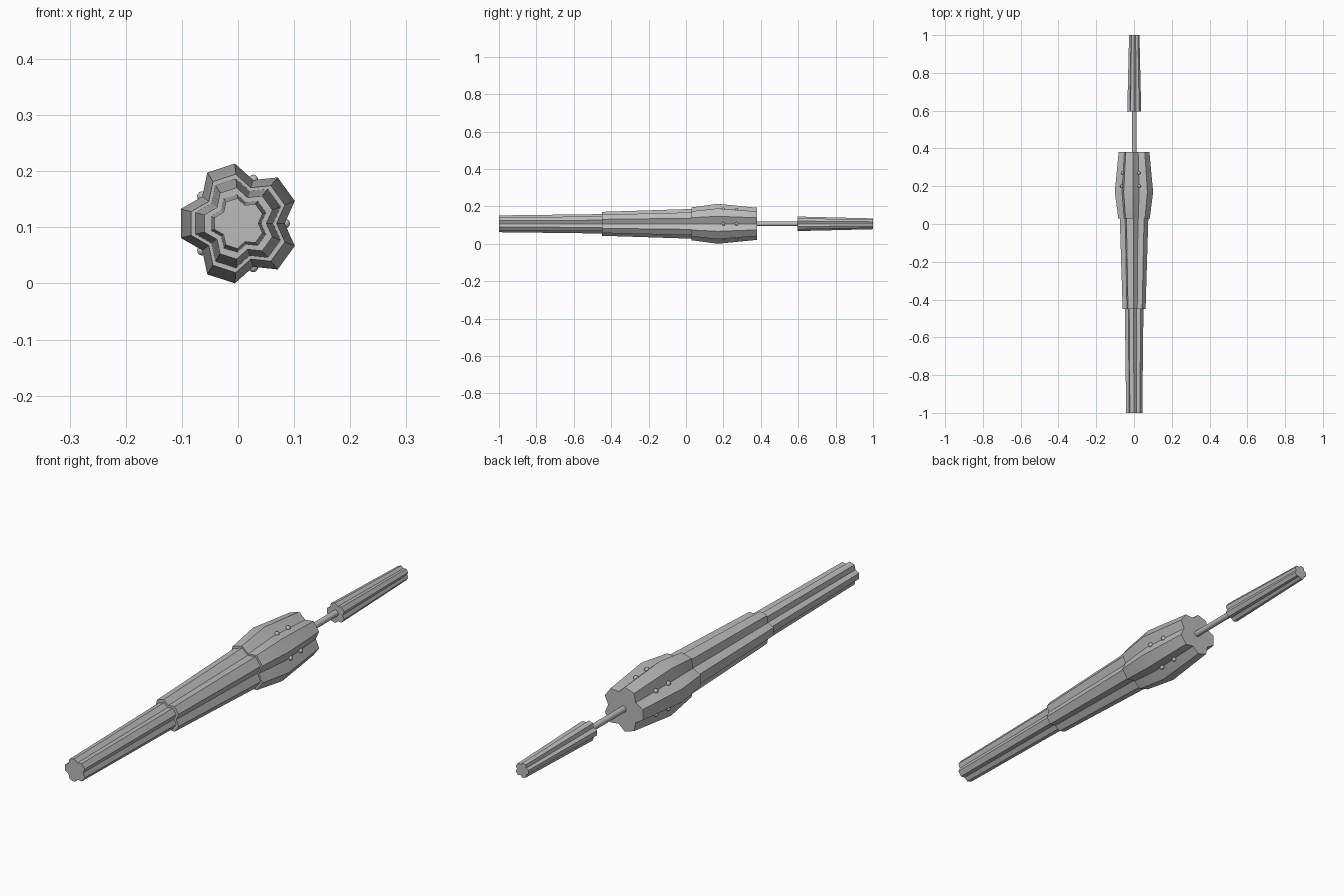
import bpy, bmesh, math

if "Cube" in bpy.data.objects:
    bpy.data.objects.remove(bpy.data.objects["Cube"])

ZC, XC = 0.107, 0.002          # position of the long axis
VALLEY = 0.76                  # groove depth as a share of the rib radius
HALF = math.radians(14)        # half the angular width of one rib
STEP = math.radians(72)

metal = bpy.data.materials.new("grey_metal")
metal.diffuse_color = (0.5, 0.5, 0.5, 1)
metal.use_nodes = True
metal.node_tree.nodes["Principled BSDF"].inputs["Base Color"].default_value = metal.diffuse_color


def finish(name, bm, angle):
    bmesh.ops.recalc_face_normals(bm, faces=bm.faces)
    mesh = bpy.data.meshes.new(name)
    bm.to_mesh(mesh)
    bm.free()
    mesh.materials.append(metal)
    ob = bpy.data.objects.new(name, mesh)
    bpy.context.collection.objects.link(ob)
    bpy.ops.object.select_all(action='DESELECT')
    ob.select_set(True)
    bpy.context.view_layer.objects.active = ob
    bpy.ops.object.shade_smooth_by_angle(angle=math.radians(angle))
    return ob


def star_section():
    """Unit outline: five flat ribs with a V groove between neighbours."""
    pts = []
    for i in range(5):
        mid = math.radians(36) + i * STEP
        pts += [(mid - HALF, 1), (mid + HALF, 1), (mid + STEP / 2, VALLEY)]
    return pts


def round_section(n=12):
    return [(2 * math.pi * i / n, 1) for i in range(n)]


def loft(name, section, stations, angle=25):
    """Skin one section through (y, radius) stations and cap both ends."""
    bm = bmesh.new()
    rings = [[bm.verts.new((XC + r * k * math.cos(a), y, ZC + r * k * math.sin(a)))
              for a, k in section] for y, r in stations]
    n = len(section)
    for lo, hi in zip(rings, rings[1:]):
        for i in range(n):
            j = (i + 1) % n
            bm.faces.new((lo[i], lo[j], hi[j], hi[i]))
    for ring, (y, r) in ((rings[0], stations[0]), (rings[-1], stations[-1])):
        hub = bm.verts.new((XC, y, ZC))
        for i in range(n):
            bm.faces.new((ring[i], ring[(i + 1) % n], hub))
    return finish(name, bm, angle)


# Ribbed tiers, from the front tip to the tail
star = star_section()
loft("front_barrel", star, [(-1.0, 0.045), (-0.44, 0.052)])
loft("middle_barrel", star, [(-0.45, 0.064), (0.04, 0.080)])
loft("head", star, [(0.03, 0.088), (0.17, 0.107), (0.38, 0.086)])
loft("tail_grip", star, [(0.595, 0.039), (1.0, 0.029)])

# Thin rod joining head and tail
loft("connecting_rod", round_section(), [(0.37, 0.012), (0.60, 0.012)], 40)

# Two small studs in every groove of the head
bm = bmesh.new()
for i in range(5):
    a = i * STEP
    for y in (0.20, 0.27):
        r = (0.107 - (y - 0.17) * 0.1) * VALLEY + 0.003
        ball = bmesh.ops.create_uvsphere(bm, u_segments=10, v_segments=6, radius=0.009)
        bmesh.ops.translate(bm, verts=ball["verts"],
                            vec=(XC + r * math.cos(a), y, ZC + r * math.sin(a)))
finish("head_studs", bm, 40)
